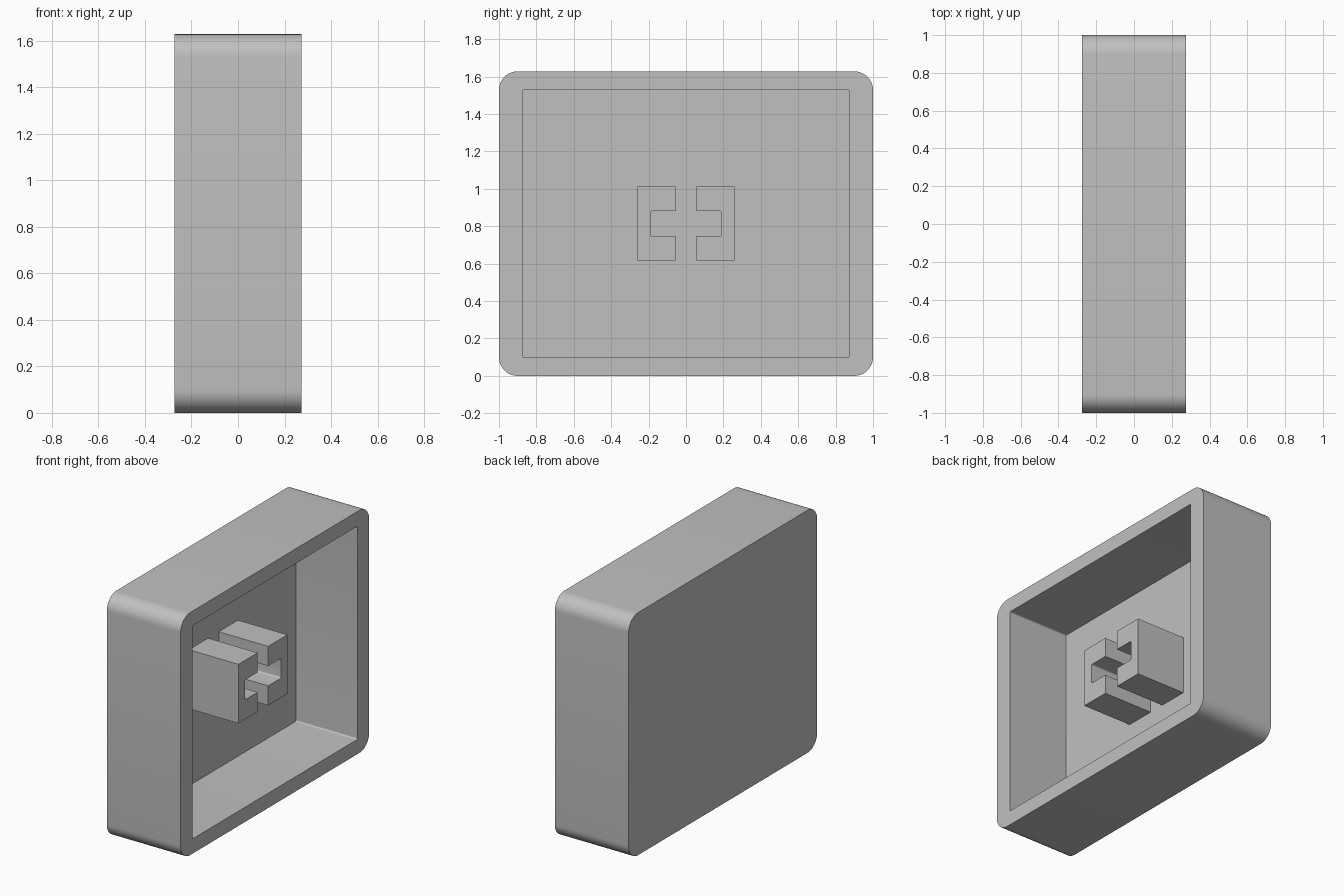
import bpy
import bmesh
from math import pi, cos, sin, radians

cube = bpy.data.objects.get("Cube")
if cube:
    bpy.data.objects.remove(cube, do_unlink=True)

HALF_DEPTH, HEIGHT = 0.274, 1.628
MID_Z = HEIGHT / 2
FLOOR_X = -0.182

grey = bpy.data.materials.new("plain grey")
grey.use_nodes = True
colour = (0.53, 0.53, 0.53, 1)
grey.diffuse_color = colour
grey.node_tree.nodes["Principled BSDF"].inputs["Base Color"].default_value = colour


def finish(bm, name):
    """Turn the bmesh into a shaded object."""
    bmesh.ops.recalc_face_normals(bm, faces=bm.faces)
    mesh = bpy.data.meshes.new(name)
    bm.to_mesh(mesh)
    bm.free()
    mesh.materials.append(grey)
    obj = bpy.data.objects.new(name, mesh)
    bpy.context.collection.objects.link(obj)
    bpy.ops.object.select_all(action="DESELECT")
    obj.select_set(True)
    bpy.context.view_layer.objects.active = obj
    bpy.ops.object.shade_smooth_by_angle(angle=radians(30))
    return obj


def rounded_ring(bm, x, half_y, half_z, radius, steps=10):
    """Rounded rectangle of vertices in the plane at x."""
    ring = []
    for corner, (sy, sz) in enumerate([(1, 1), (-1, 1), (-1, -1), (1, -1)]):
        for i in range(steps + 1):
            a = (corner + i / steps) * pi / 2
            ring.append(bm.verts.new((
                x,
                sy * (half_y - radius) + radius * cos(a),
                MID_Z + sz * (half_z - radius) + radius * sin(a))))
    return ring


# Open rounded shell: outer wall, rim, inner wall and floor
bm = bmesh.new()
rings = [
    rounded_ring(bm, -HALF_DEPTH, 1, MID_Z, 0.1),
    rounded_ring(bm, HALF_DEPTH, 1, MID_Z, 0.1),
    rounded_ring(bm, HALF_DEPTH, 0.875, 0.715, 0.01),
    rounded_ring(bm, FLOOR_X, 0.875, 0.715, 0.01),
]
for a, b in zip(rings, rings[1:]):
    for i in range(len(a)):
        j = (i + 1) % len(a)
        bm.faces.new((a[i], a[j], b[j], b[i]))
bm.faces.new(rings[0])
bm.faces.new(rings[-1])
finish(bm, "shell")

# Split stem: a C-shaped half, mirrored to leave a cross-shaped socket
half_z, slot_y, notch_y, notch_z = 0.198, 0.056, 0.191, 0.067
profile = [(slot_y, half_z), (slot_y, notch_z), (notch_y, notch_z)]
profile += [(y, -z) for y, z in reversed(profile)]
profile += [(0.26, -half_z), (0.26, half_z)]
bm = bmesh.new()
base = bm.faces.new([bm.verts.new((FLOOR_X, y, MID_Z + z)) for y, z in profile])
grown = bmesh.ops.extrude_face_region(bm, geom=[base], use_keep_orig=True)
tips = [g for g in grown["geom"] if isinstance(g, bmesh.types.BMVert)]
bmesh.ops.translate(bm, verts=tips, vec=(0.185 - FLOOR_X, 0, 0))
notch_edges = [e for e in bm.edges
               if all(abs(v.co.y - notch_y) < 0.001 for v in e.verts)
               and abs(e.verts[0].co.x - e.verts[1].co.x) > 0.1]
bmesh.ops.bevel(bm, geom=notch_edges, offset=0.01, segments=4,
                profile=0.5, affect="EDGES")
stem = finish(bm, "socket_stem")
mirror = stem.modifiers.new("mirror", "MIRROR")
mirror.use_axis = (False, True, False)
mirror.use_mirror_merge = False
